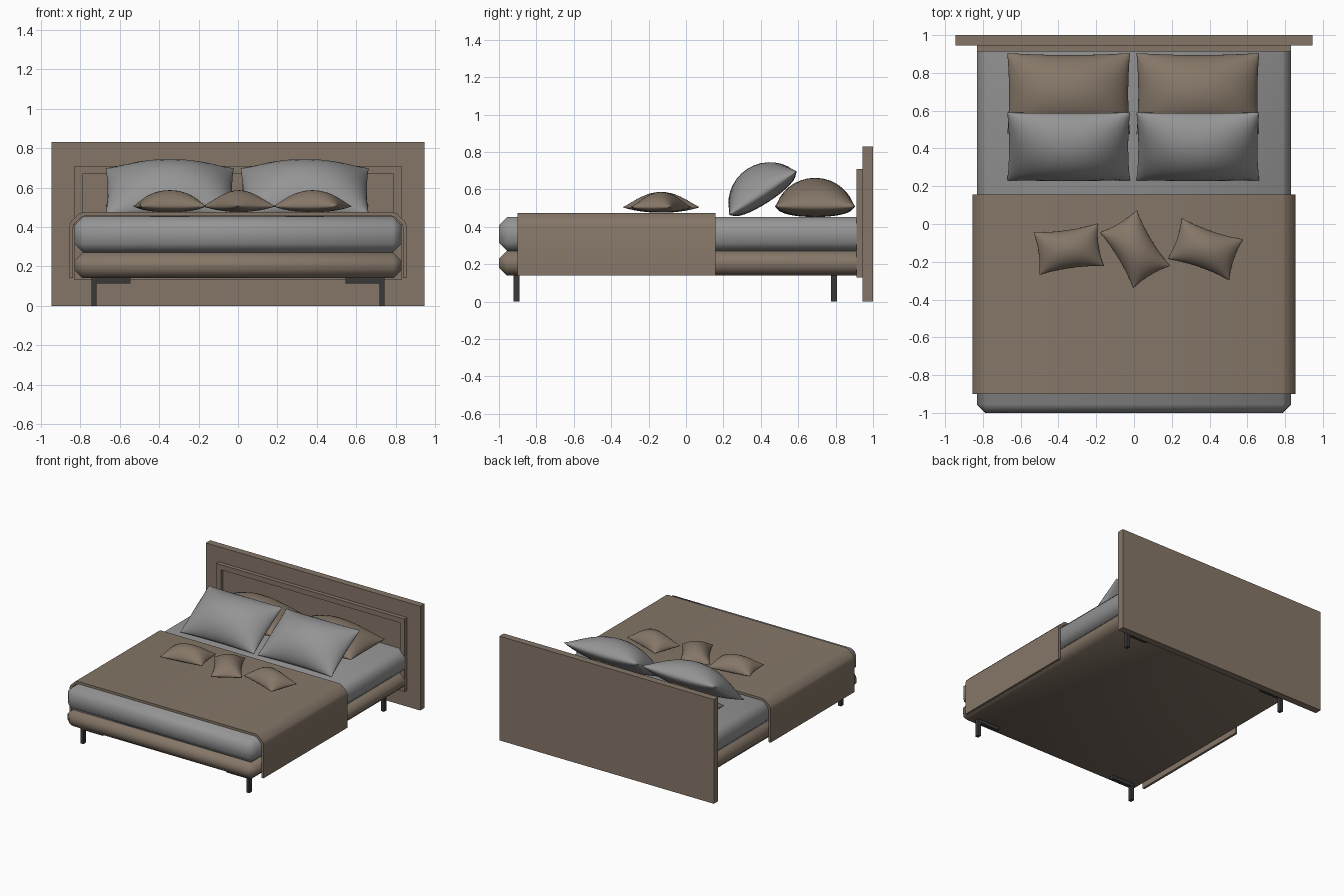
import bpy, bmesh, math
from mathutils import Vector

if "Cube" in bpy.data.objects:
    bpy.data.objects.remove(bpy.data.objects["Cube"])


def material(name, rgb):
    m = bpy.data.materials.new(name)
    m.diffuse_color = (*rgb, 1)
    m.use_nodes = True
    m.node_tree.nodes["Principled BSDF"].inputs["Base Color"].default_value = m.diffuse_color
    return m


BROWN = material("taupe fabric", (0.235, 0.183, 0.138))
GREY = material("grey linen", (0.30, 0.30, 0.30))
DARK = material("dark metal", (0.04, 0.04, 0.04))


def finish(bm, name, mat, smooth=None):
    bmesh.ops.recalc_face_normals(bm, faces=bm.faces[:])
    me = bpy.data.meshes.new(name)
    bm.to_mesh(me)
    bm.free()
    ob = bpy.data.objects.new(name, me)
    bpy.context.collection.objects.link(ob)
    me.materials.append(mat)
    if smooth:
        bpy.ops.object.select_all(action='DESELECT')
        ob.select_set(True)
        bpy.context.view_layer.objects.active = ob
        bpy.ops.object.shade_smooth_by_angle(angle=math.radians(smooth))
    return ob


def box_mesh(lo, hi):
    bm = bmesh.new()
    bmesh.ops.create_cube(bm, size=1)
    for v in bm.verts:
        v.co = Vector([(a + b) / 2 + c * (b - a) for a, b, c in zip(lo, hi, v.co)])
    bm.normal_update()
    return bm


# Headboard slab
finish(box_mesh((-0.945, 0.945, 0), (0.945, 1, 0.83)), "headboard", BROWN)

# Framed panel with a recessed centre
bm = box_mesh((-0.83, 0.912, 0.13), (0.83, 0.946, 0.71))
front = [f for f in bm.faces if f.normal.y < -0.9]
bmesh.ops.inset_region(bm, faces=front, thickness=0.057)
inner = bmesh.ops.extrude_face_region(bm, geom=front)
bmesh.ops.delete(bm, geom=front, context='FACES_ONLY')
bmesh.ops.translate(bm, vec=(0, 0.028, 0),
                    verts=[g for g in inner["geom"] if isinstance(g, bmesh.types.BMVert)])
finish(bm, "headboard_panel", BROWN)


# Mattress and divan base: chamfered everywhere except against the headboard
def cushion(name, z0, z1, mat, chamfer):
    bm = box_mesh((-0.83, -1, z0), (0.83, 0.935, z1))
    edges = [e for e in bm.edges if not all(v.co.y > 0.9 for v in e.verts)]
    bmesh.ops.bevel(bm, geom=edges, offset=chamfer, segments=1,
                    affect='EDGES', clamp_overlap=True)
    finish(bm, name, mat, 60)


cushion("mattress", 0.27, 0.452, GREY, 0.045)
cushion("divan_base", 0.14, 0.27, BROWN, 0.042)

# Blanket: a thick draped section swept along the bed
outer = [(0.855, 0.14), (0.855, 0.405), (0.847, 0.428), (0.805, 0.468), (0.785, 0.475)]
inside = [(0.778, 0.456), (0.797, 0.448), (0.829, 0.418), (0.836, 0.40), (0.836, 0.14)]
section = outer + [(-x, z) for x, z in reversed(outer)]
section += [(-x, z) for x, z in reversed(inside)] + inside
bm = bmesh.new()
loops = [[bm.verts.new((x, y, z)) for x, z in section] for y in (-0.9, 0.157)]
n = len(section)
for i in range(n):
    j = (i + 1) % n
    bm.faces.new((loops[0][i], loops[0][j], loops[1][j], loops[1][i]))
k = len(outer) * 2
for loop in loops:
    for i in range(k - 1):
        bm.faces.new((loop[i], loop[i + 1], loop[n - 2 - i], loop[n - 1 - i]))
finish(bm, "blanket", BROWN, 40)

# Legs with a bracket bar under the base
for side in (-1, 1):
    for end, y in (("front", -0.905), ("back", 0.792)):
        name = f"{end}_{'left' if side < 0 else 'right'}"
        for part, xa, xb, z0, z1 in (("leg", 0.718, 0.744, 0, 0.14),
                                     ("leg_bracket", 0.545, 0.744, 0.112, 0.141)):
            xs = sorted((side * xa, side * xb))
            finish(box_mesh((xs[0], y - 0.016, z0), (xs[1], y + 0.016, z1)),
                   f"{name}_{part}", DARK)


# Pillow: two bulging sheets sharing a pinched seam
def pillow(name, mat, loc, scale=1.0, tilt=0.0, turn=0.0, pinch=0.05):
    bm = bmesh.new()
    N, M = 20, 16
    hx, hy = 0.325, 0.215

    def sheet(height, power):
        grid = []
        for i in range(N + 1):
            u = -math.cos(math.pi * i / N)
            row = []
            for j in range(M + 1):
                v = -math.cos(math.pi * j / M)
                bulge = max(0, (1 - u * u) * (1 - v * v)) ** power
                row.append(bm.verts.new((hx * u * (1 - pinch * 0.6 * (1 - v * v)),
                                         hy * v * (1 - pinch * (1 - u * u)),
                                         height * bulge)))
            grid.append(row)
        for i in range(N):
            for j in range(M):
                bm.faces.new((grid[i][j], grid[i + 1][j],
                              grid[i + 1][j + 1], grid[i][j + 1]))

    sheet(0.152, 0.62)
    sheet(-0.058, 0.4)
    bmesh.ops.remove_doubles(bm, verts=bm.verts[:], dist=0.0005)
    ob = finish(bm, name, mat, 70)
    ob.location = loc
    ob.rotation_euler = (math.radians(tilt), 0, math.radians(turn))
    ob.scale = (scale,) * 3


# Sleeping pillows, flat brown behind and grey leaning on them
for label, x in (("left", -0.346), ("right", 0.338)):
    pillow(f"{label}_back_pillow", BROWN, (x, 0.69, 0.51))
    pillow(f"{label}_front_pillow", GREY, (x, 0.41, 0.582), tilt=33)

# Small scatter cushions on the blanket
for i, (x, y, turn) in enumerate(((-0.346, -0.133, 8), (0.005, -0.133, -59), (0.378, -0.133, -19))):
    pillow(f"scatter_cushion_{i + 1}", BROWN, (x, y, 0.506), 0.53, turn=turn, pinch=0.12)
